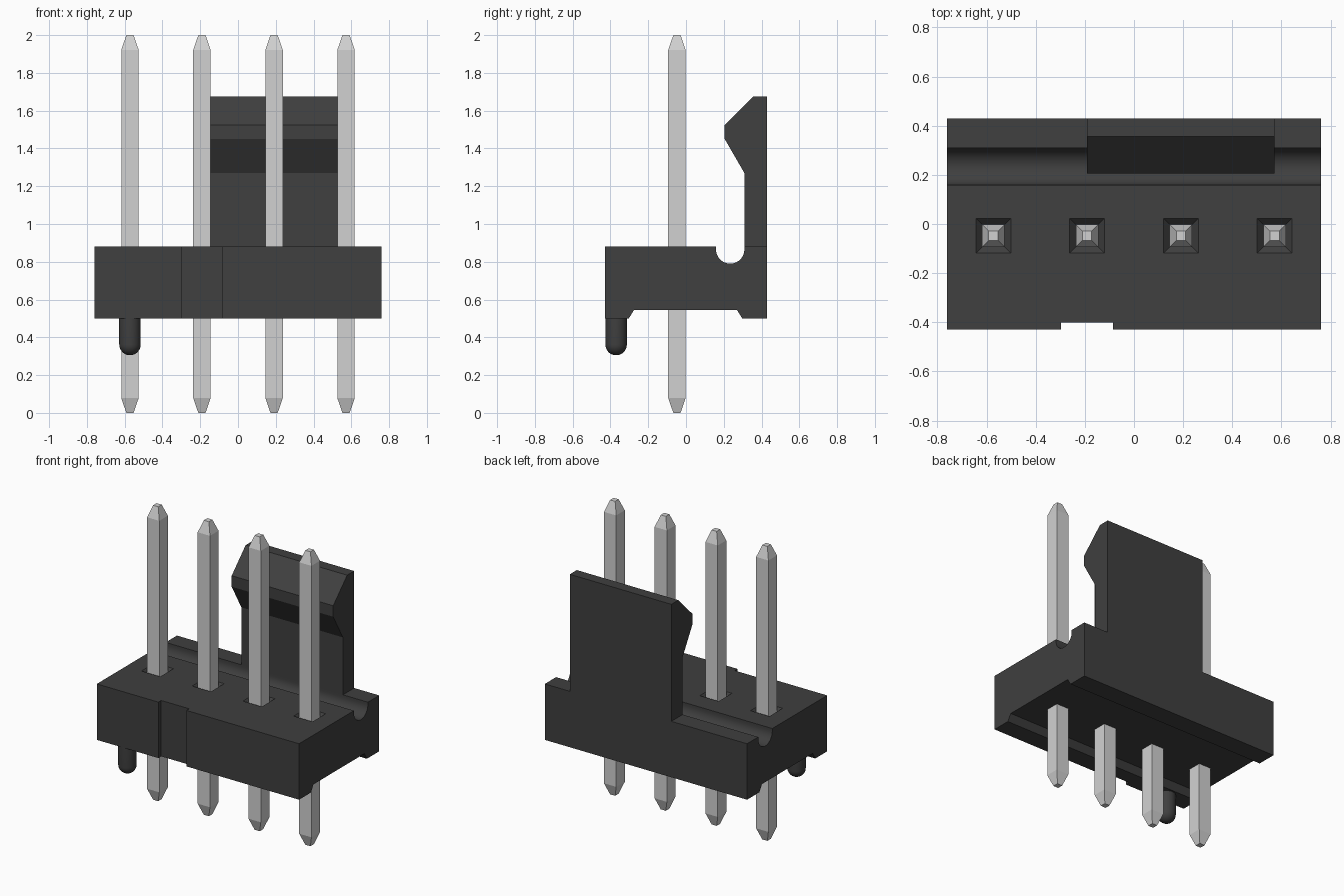
import bpy, bmesh, math

if "Cube" in bpy.data.objects:
    bpy.data.objects.remove(bpy.data.objects["Cube"], do_unlink=True)


def material(name, value):
    m = bpy.data.materials.new(name)
    m.use_nodes = True
    col = (value, value, value, 1)
    m.diffuse_color = col
    bsdf = next(n for n in m.node_tree.nodes if n.type == 'BSDF_PRINCIPLED')
    bsdf.inputs["Base Color"].default_value = col
    return m


PLASTIC = material("dark grey plastic", 0.05)
METAL = material("light grey metal", 0.64)


def finish(name, bm, mat):
    bmesh.ops.recalc_face_normals(bm, faces=bm.faces)
    me = bpy.data.meshes.new(name)
    bm.to_mesh(me)
    bm.free()
    me.materials.append(mat)
    ob = bpy.data.objects.new(name, me)
    bpy.context.collection.objects.link(ob)
    return ob


def loft(name, rings, mat):
    """Skin a stack of matching vertex rings and cap both ends."""
    bm = bmesh.new()
    rows = [[bm.verts.new(p) for p in r] for r in rings]
    n = len(rows[0])
    for a, b in zip(rows, rows[1:]):
        for i in range(n):
            j = (i + 1) % n
            bm.faces.new((a[i], a[j], b[j], b[i]))
    bm.faces.new(rows[0][::-1])
    bm.faces.new(rows[-1])
    return finish(name, bm, mat)


def extrude_x(name, profile, x0, x1, mat):
    return loft(name, [[(x, y, z) for y, z in profile] for x in (x0, x1)], mat)


def polygon_stack(name, cx, cy, sections, sides, mat):
    """Stack of regular polygons given as (apothem or radius, z)."""
    k = math.sqrt(2) if sides == 4 else 1
    rings = [[(cx + r * k * math.cos((i + 0.5) * math.tau / sides),
               cy + r * k * math.sin((i + 0.5) * math.tau / sides), z)
              for i in range(sides)] for r, z in sections]
    return loft(name, rings, mat)


def smooth(ob, degrees=30):
    ob.data.shade_smooth()
    ob.data.set_sharp_from_angle(angle=math.radians(degrees))


def cut(ob, cutter):
    cutter.hide_render = True
    mod = ob.modifiers.new("cut", 'BOOLEAN')
    mod.operation = 'DIFFERENCE'
    mod.solver = 'EXACT'
    mod.object = cutter
    bpy.context.view_layer.objects.active = ob
    bpy.ops.object.modifier_apply(modifier=mod.name)
    bpy.data.objects.remove(cutter, do_unlink=True)


PIN_X = [-0.572, -0.191, 0.191, 0.572]
PIN_Y = -0.048
TOP = 0.88

# Housing: side profile with round groove on top and shallow recess below
groove = [(0.234 - 0.075 * math.cos(t), 0.865 - 0.075 * math.sin(t))
          for t in (math.pi * i / 20 for i in range(21))]
profile = [(-0.43, 0.5), (-0.43, TOP), (0.159, TOP)] + groove + [
    (0.309, TOP), (0.43, TOP), (0.43, 0.5), (0.298, 0.5),
    (0.27, 0.545), (-0.275, 0.545), (-0.303, 0.5)]
housing = extrude_x("housing", profile, -0.76, 0.76, PLASTIC)

# Shallow slot in the front face
slot = [(-0.5, 0.4), (-0.5, 1.0), (-0.40, 1.0), (-0.40, 0.4)]
cut(housing, extrude_x("slot_cutter", slot, -0.297, -0.086, PLASTIC))

# Funnel recesses around the pins
for x in PIN_X:
    cut(housing, polygon_stack("funnel_cutter", x, PIN_Y,
                               [(0.046, TOP - 0.025), (0.091, TOP + 0.02)], 4, PLASTIC))
smooth(housing)

# Latch wall with hooked lip
latch = [(0.309, TOP), (0.309, 1.27), (0.205, 1.45), (0.205, 1.525),
         (0.355, 1.675), (0.43, 1.675), (0.43, TOP)]
extrude_x("latch", latch, -0.191, 0.572, PLASTIC)

# Square pins with tapered ends
for i, x in enumerate(PIN_X):
    polygon_stack(f"pin_{i + 1}", x, PIN_Y,
                  [(0.019, 0), (0.046, 0.078), (0.046, 1.922), (0.019, 2)], 4, METAL)

# Locating peg with rounded end
R = 0.057
dome = [(R * math.sin(a), 0.362 - R * math.cos(a))
        for a in (math.radians(10 * k) for k in range(1, 10))]
peg = polygon_stack("locating_peg", -0.572, -0.37, dome + [(R, 0.5)], 32, PLASTIC)
smooth(peg)
